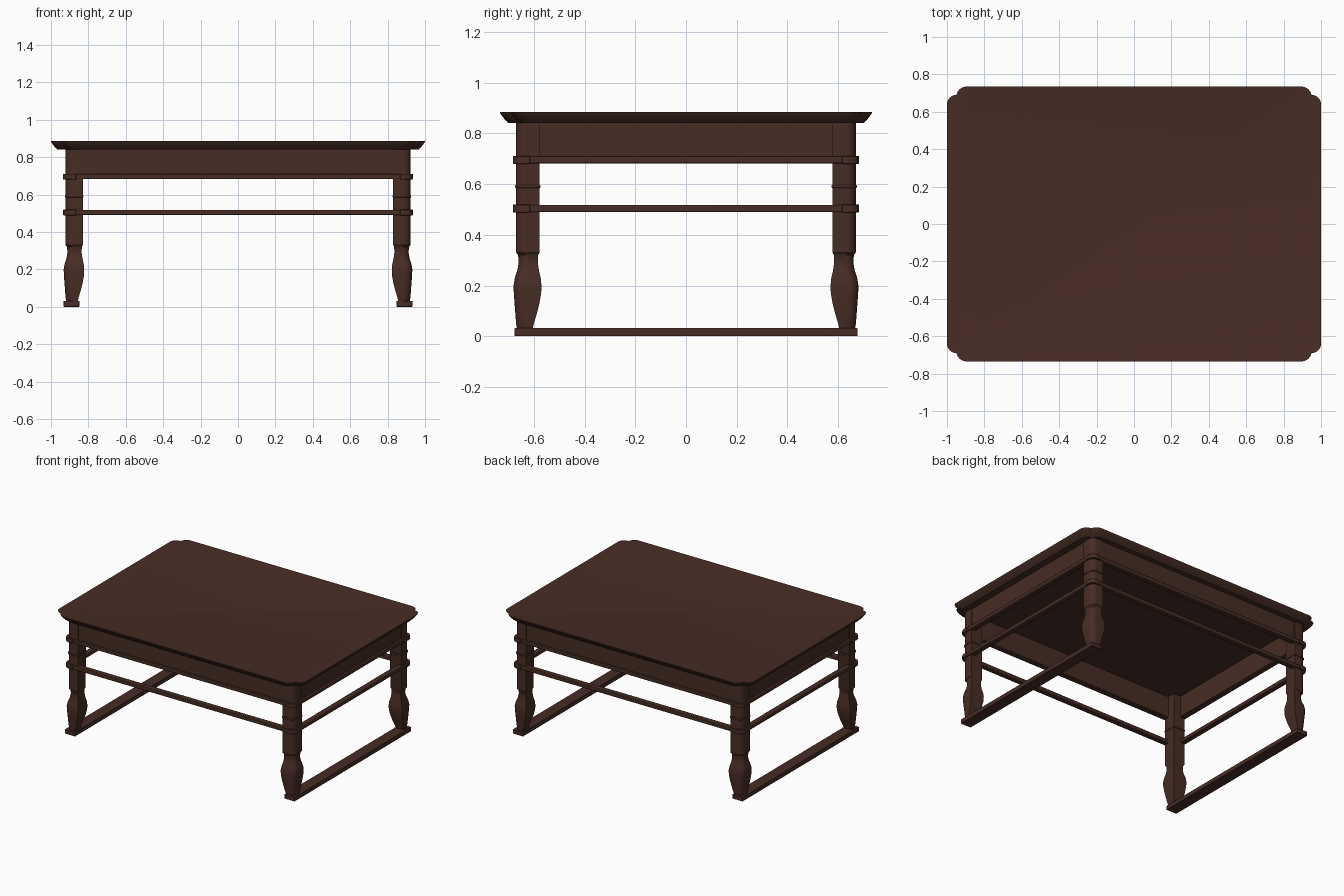
import bpy, bmesh, math

cube = bpy.data.objects.get("Cube")
if cube:
    bpy.data.objects.remove(cube)

wood = bpy.data.materials.new("dark_brown_wood")
wood.use_nodes = True
COLOUR = (0.063, 0.026, 0.018, 1)
wood.diffuse_color = COLOUR
bsdf = wood.node_tree.nodes["Principled BSDF"]
bsdf.inputs["Base Color"].default_value = COLOUR
bsdf.inputs["Roughness"].default_value = 0.6

LEG_X, LEG_Y = 0.922, 0.67   # outer faces of the legs


def finish(name, bm, mirror=(False, False), bevel=0):
    bmesh.ops.recalc_face_normals(bm, faces=bm.faces)
    mesh = bpy.data.meshes.new(name)
    bm.to_mesh(mesh)
    bm.free()
    mesh.materials.append(wood)
    obj = bpy.data.objects.new(name, mesh)
    bpy.context.collection.objects.link(obj)
    if bevel:
        mod = obj.modifiers.new("soft_edges", "BEVEL")
        mod.width, mod.segments = bevel, 2
    if any(mirror):
        mod = obj.modifiers.new("mirror", "MIRROR")
        mod.use_axis = (mirror[0], mirror[1], False)
        mod.use_mirror_merge = False
    bpy.ops.object.select_all(action="DESELECT")
    obj.select_set(True)
    bpy.context.view_layer.objects.active = obj
    bpy.ops.object.shade_smooth_by_angle(angle=math.radians(35))
    return obj


def loft(rings):
    """Skin a stack of matching outlines and cap both ends."""
    bm = bmesh.new()
    rows = [[bm.verts.new(p) for p in ring] for ring in rings]
    n = len(rows[0])
    for low, high in zip(rows, rows[1:]):
        for i in range(n):
            j = (i + 1) % n
            bm.faces.new((low[i], low[j], high[j], high[i]))
    bm.faces.new(rows[0])
    bm.faces.new(rows[-1])
    return bm


def box(name, low, high, mirror, bevel=0.004):
    bm = bmesh.new()
    bmesh.ops.create_cube(bm, size=1)
    for v in bm.verts:
        v.co = [(a + b) / 2 + c * (b - a) for a, b, c in zip(low, high, v.co)]
    finish(name, bm, mirror, bevel)


def arc(cx, cy, r, steps=6):
    angles = [math.pi / 2 * i / steps for i in range(steps + 1)]
    return [(cx + r * math.cos(a), cy + r * math.sin(a)) for a in angles]


def top_outline(inset, z):
    # two rounded lobes meet in a notch at every corner
    corner = arc(0.95, 0.64, 0.05) + arc(0.895, 0.68, 0.055)[1:]
    corner = [(x - inset, y - inset) for x, y in corner]
    pts = []
    for sx, sy in ((1, 1), (-1, 1), (-1, -1), (1, -1)):
        part = [(sx * x, sy * y, z) for x, y in corner]
        pts += part if sx * sy > 0 else part[::-1]
    return pts


def leg_ring(z, out, inner, radius=0.04):
    # square section with a rounded outer corner
    x, y, a, b = LEG_X + out, LEG_Y + out, LEG_X + inner, LEG_Y + inner
    pts = [(a, b), (x, b)] + arc(x - radius, y - radius, radius) + [(a, y)]
    return [(px, py, z) for px, py in pts]


# Table top with flared edge and a shallow raised rim
edge = [(0.035, 0.84), (0.029, 0.847), (0.02, 0.855), (0.01, 0.868),
        (0.002, 0.88), (0, 0.885), (0.012, 0.885), (0.03, 0.881)]
finish("table_top", loft([top_outline(d, z) for d, z in edge]))

# Legs: straight upper post, slim neck, swelling lower part
profile = [(0.025, -0.004, -0.064), (0.05, 0, -0.07), (0.09, 0.003, -0.082),
           (0.13, 0.006, -0.092), (0.17, 0.009, -0.099), (0.2, 0.01, -0.1),
           (0.23, 0.005, -0.097), (0.26, -0.005, -0.09), (0.29, -0.01, -0.086),
           (0.32, -0.008, -0.087), (0.33, 0, -0.092), (0.84, 0, -0.093)]
finish("legs", loft([leg_ring(*p) for p in profile]), (True, True))

# Collars where the rails cross the legs, and a thin bead between them
for name, low, high, out, inner in (
        ("upper_collars", 0.68, 0.711, 0.013, -0.055),
        ("lower_collars", 0.488, 0.52, 0.013, -0.055),
        ("leg_beads", 0.585, 0.596, 0.004, -0.096)):
    finish(name, loft([leg_ring(z, out, inner) for z in (low, high)]),
           (True, True), 0.003)

# Apron panels, set slightly back from the leg faces
ax, ay = LEG_X - 0.006, LEG_Y - 0.006
box("long_aprons", (-0.88, ay - 0.03, 0.685), (0.88, ay, 0.845), (False, True))
box("short_aprons", (ax - 0.03, -0.63, 0.685), (ax, 0.63, 0.845), (True, False))

# Moulding under the apron and the stretcher rails below it
for name, low, high in (("apron_moulding", 0.682, 0.709), ("stretcher", 0.49, 0.517)):
    x, y = LEG_X + 0.009, LEG_Y + 0.009
    box(name + "_long", (-0.9, y - 0.04, low), (0.9, y, high), (False, True))
    box(name + "_short", (x - 0.04, -0.65, low), (x, 0.65, high), (True, False))

# Floor runners joining the feet on each short side
box("floor_runners", (0.848, -0.676, 0), (0.932, 0.676, 0.032), (True, False), 0.003)
